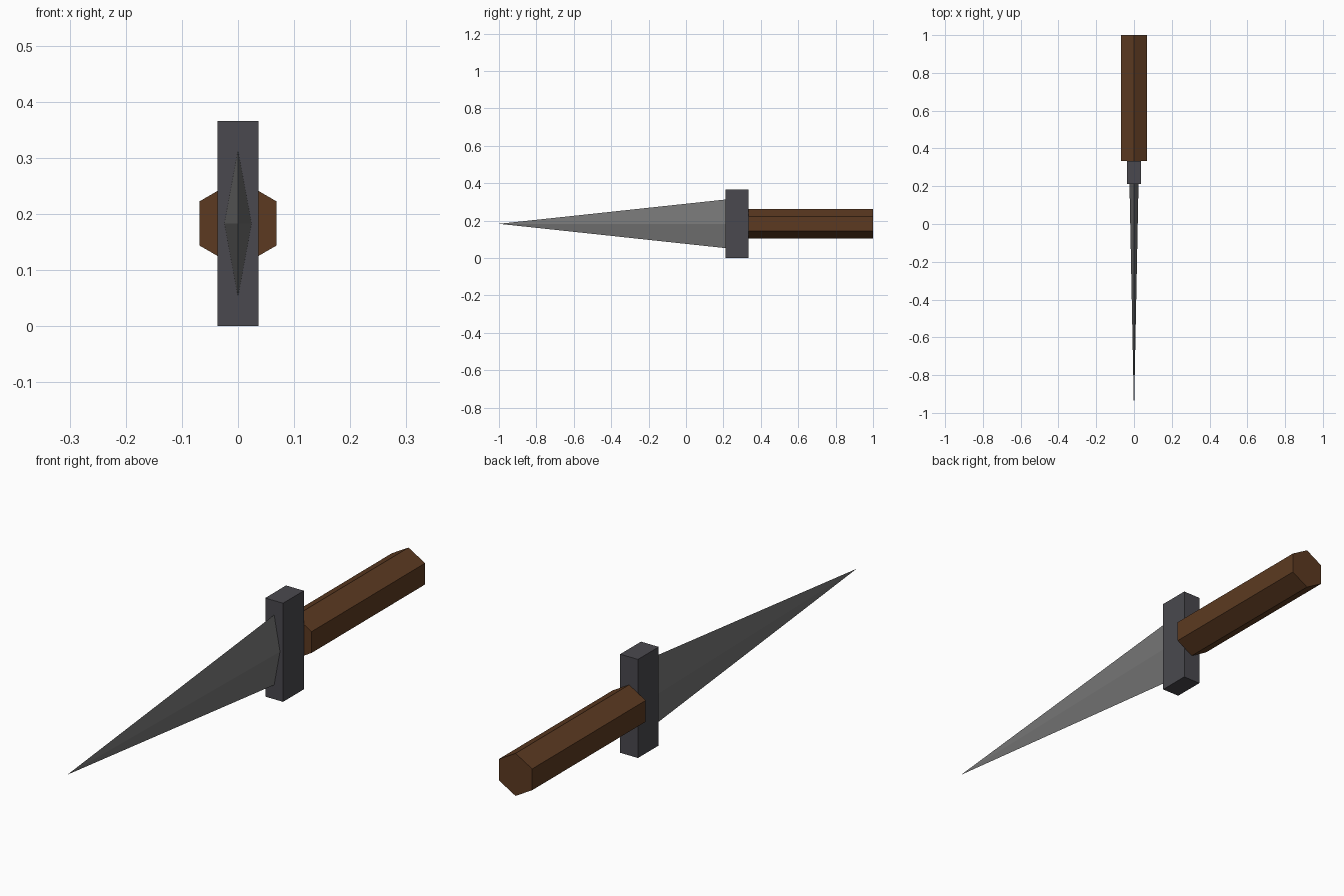
import bpy, bmesh, math
from mathutils import Matrix

default = bpy.data.objects.get("Cube")
if default:
    bpy.data.objects.remove(default, do_unlink=True)

MID_Z = 0.183  # height of the long axis


def make_material(name, rgb):
    mat = bpy.data.materials.new(name)
    mat.use_nodes = True
    mat.diffuse_color = (*rgb, 1)
    bsdf = mat.node_tree.nodes["Principled BSDF"]
    bsdf.inputs["Base Color"].default_value = (*rgb, 1)
    bsdf.inputs["Roughness"].default_value = 0.7
    return mat


def finish(name, bm, mat):
    bmesh.ops.recalc_face_normals(bm, faces=bm.faces)
    mesh = bpy.data.meshes.new(name)
    bm.to_mesh(mesh)
    bm.free()
    mesh.materials.append(mat)
    obj = bpy.data.objects.new(name, mesh)
    bpy.context.collection.objects.link(obj)
    return obj


def add_shaft(name, sides, half_x, half_z, y_front, y_back, tip, mat):
    """Prism or spike along y; tip is the front end's size factor."""
    bm = bmesh.new()
    place = (Matrix.Translation((0, (y_front + y_back) / 2, MID_Z))
             @ Matrix.Diagonal((half_x, 1, half_z, 1))
             @ Matrix.Rotation(math.pi / 2, 4, 'X'))
    bmesh.ops.create_cone(bm, cap_ends=True, segments=sides, radius1=1,
                          radius2=tip, depth=y_back - y_front, matrix=place)
    bmesh.ops.remove_doubles(bm, verts=bm.verts, dist=0.0001)
    return finish(name, bm, mat)


steel = make_material("blade steel", (0.18, 0.18, 0.18))
iron = make_material("dark iron", (0.068, 0.066, 0.077))
wood = make_material("brown wood", (0.107, 0.042, 0.015))

# Diamond-section blade tapering to a point
add_shaft("blade", 4, 0.024, 0.13, -1, 0.212, 0, steel)

# Hexagonal grip
add_shaft("grip", 6, 0.079, 0.079, 0.334, 1, 1, wood)

# Upright block guard
bm = bmesh.new()
bmesh.ops.create_cube(bm, size=1, matrix=Matrix.Translation((0, 0.273, MID_Z))
                      @ Matrix.Diagonal((0.073, 0.122, 2 * MID_Z, 1)))
finish("guard", bm, iron)
